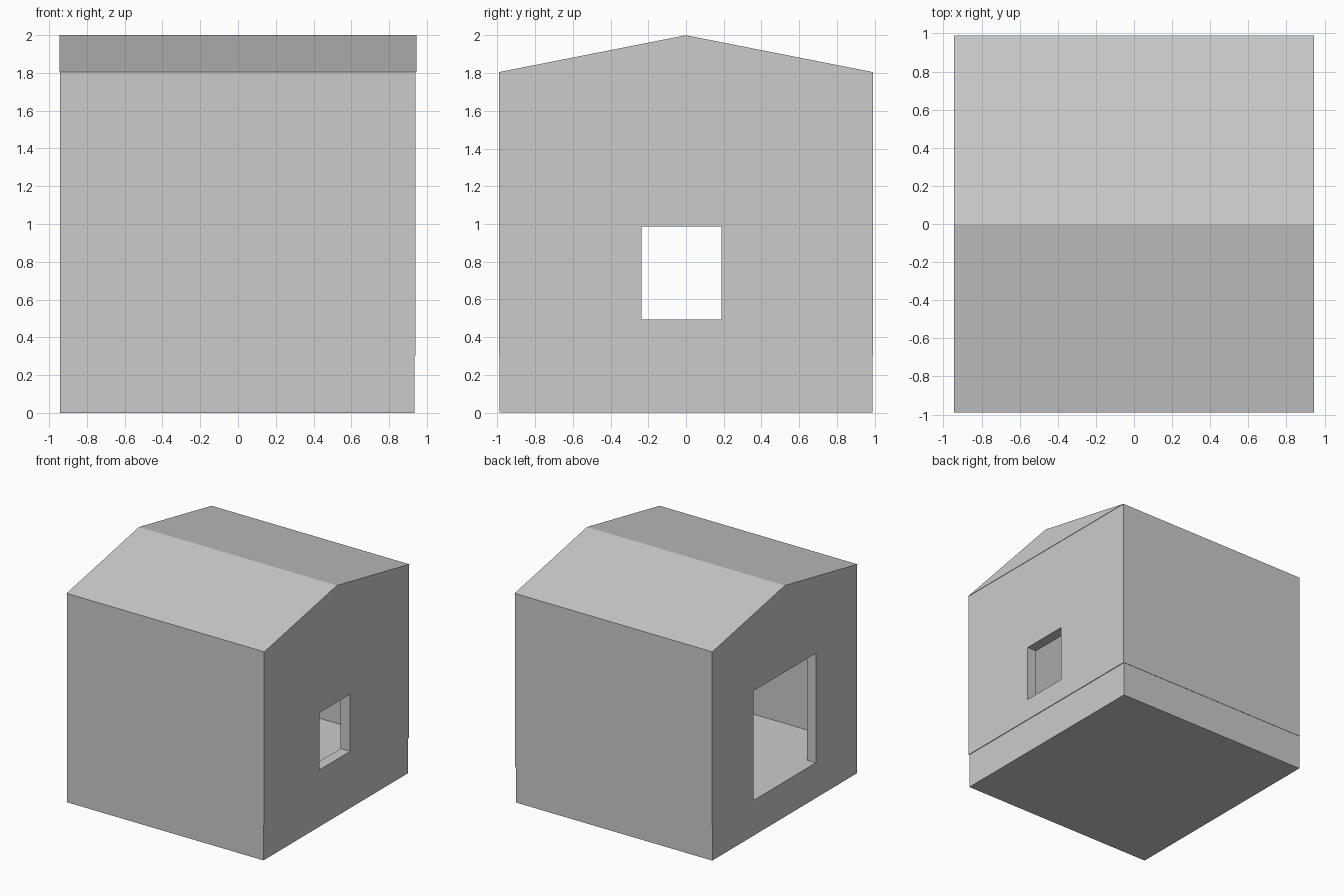
import bpy

if "Cube" in bpy.data.objects:
    bpy.data.objects.remove(bpy.data.objects["Cube"])


def prism(name, profile, x0, x1):
    """Extrude a (y, z) profile along x from x0 to x1."""
    n = len(profile)
    verts = [(x, y, z) for x in (x0, x1) for y, z in profile]
    faces = [tuple(reversed(range(n))), tuple(range(n, 2 * n))]
    faces += [(i, (i + 1) % n, n + (i + 1) % n, n + i) for i in range(n)]
    mesh = bpy.data.meshes.new(name)
    mesh.from_pydata(verts, [], faces)
    obj = bpy.data.objects.new(name, mesh)
    bpy.context.collection.objects.link(obj)
    return obj


def box(name, x0, x1, y0, y1, z0, z1):
    return prism(name, [(y0, z0), (y1, z0), (y1, z1), (y0, z1)], x0, x1)


def cut(target, cutter):
    cutter.hide_render = True
    cutter.display_type = 'WIRE'
    mod = target.modifiers.new(cutter.name, 'BOOLEAN')
    mod.operation = 'DIFFERENCE'
    mod.solver = 'EXACT'
    mod.object = cutter


FLOOR, EAVE = 0.305, 1.805

# Solid foundation, its top is the floor of the room
box("foundation", -0.942, 0.935, -0.987, 0.987, 0, FLOOR)

# Four walls, open at top and bottom, with a doorway and a window
walls = box("walls", -0.942, 0.941, -0.99, 0.99, FLOOR, EAVE)
cut(walls, box("room_cutter", -0.855, 0.85, -0.885, 0.885, 0.1, 1.95))
cut(walls, box("doorway_cutter", -1.1, -0.7, -0.427, 0.427, 0.1, 1.25))
cut(walls, box("window_cutter", 0.7, 1.1, -0.235, 0.188, 0.495, 0.988))

# Solid gable roof
prism("roof", [(-0.99, EAVE), (0.99, EAVE), (0, 2)], -0.945, 0.945)
